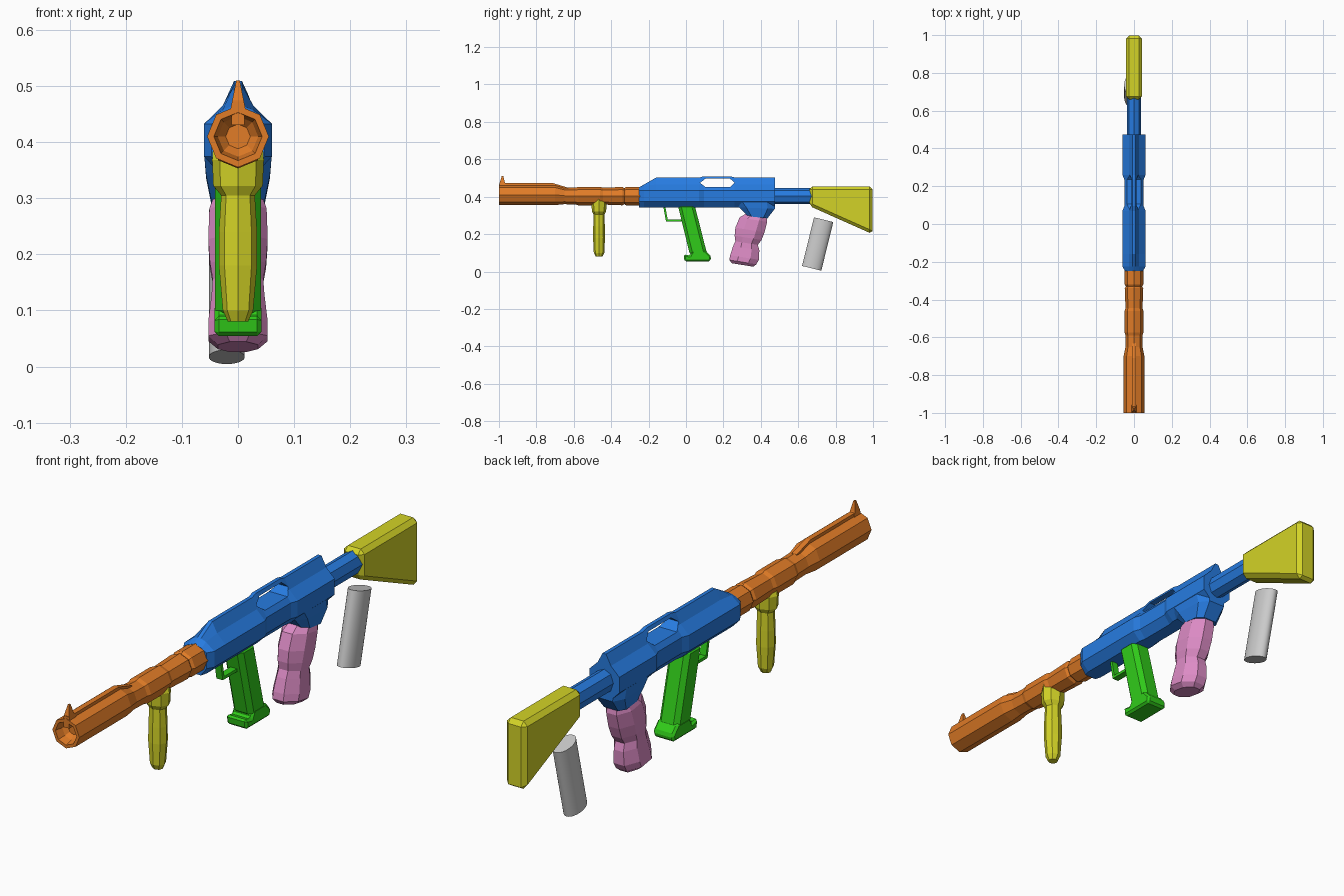
import bpy, bmesh, math
from mathutils import Vector, Matrix

if "Cube" in bpy.data.objects:
    bpy.data.objects.remove(bpy.data.objects["Cube"])


def material(name, rgb):
    m = bpy.data.materials.new(name)
    m.diffuse_color = (*rgb, 1)
    m.use_nodes = True
    m.node_tree.nodes["Principled BSDF"].inputs["Base Color"].default_value = m.diffuse_color
    return m


ORANGE = material("orange", (0.75, 0.20, 0.02))
BLUE = material("blue", (0.02, 0.20, 0.75))
YELLOW = material("yellow", (0.65, 0.65, 0.02))
GREEN = material("green", (0.03, 0.60, 0.01))
PINK = material("pink", (0.72, 0.26, 0.56))


def make(name, bm, mat):
    bmesh.ops.recalc_face_normals(bm, faces=bm.faces)
    me = bpy.data.meshes.new(name)
    bm.to_mesh(me)
    bm.free()
    ob = bpy.data.objects.new(name, me)
    bpy.context.collection.objects.link(ob)
    if mat:
        me.materials.append(mat)
    return ob


def loft(name, rings, mat):
    """Skin a list of equal-length rings and cap both ends."""
    bm = bmesh.new()
    vs = [[bm.verts.new(p) for p in r] for r in rings]
    n = len(vs[0])
    for a, b in zip(vs, vs[1:]):
        for i in range(n):
            j = (i + 1) % n
            bm.faces.new((a[i], a[j], b[j], b[i]))
    bm.faces.new(vs[0])
    bm.faces.new(vs[-1])
    return make(name, bm, mat)


def plate(name, profile, half, mat, bevel=0.0):
    """Extrude a (y, z) outline across x, with chamfered edges."""
    ob = loft(name, [[(x, y, z) for y, z in profile] for x in (-half, half)], mat)
    if bevel:
        m = ob.modifiers.new("chamfer", 'BEVEL')
        m.width, m.segments, m.limit_method = bevel, 1, 'ANGLE'
    return ob


def octagon(rx, r2, turn=0.0):
    return [(rx * math.cos(math.pi * (k / 4 + turn)), r2 * math.sin(math.pi * (k / 4 + turn)))
            for k in range(8)]


def along_y(y, cz, rx, rz):
    return [(a, y, cz + b) for a, b in octagon(rx, rz)]


# barrel: hollow muzzle, neck and stepped collars
barrel = [(-0.955, .41, .022), (-0.97, .41, .036), (-1, .41, .043), (-1, .41, .055),
          (-.70, .41, .055), (-.65, .405, .045), (-.59, .403, .045), (-.575, .403, .050),
          (-.46, .403, .050), (-.445, .403, .045), (-.34, .403, .049), (-.33, .403, .043),
          (-.32, .403, .050), (-.23, .403, .050)]
loft("barrel", [along_y(y, z, r, r) for y, z, r in barrel], ORANGE)

# rib along the barrel top and the front sight
loft("barrel_rib", [[(-.012, y, .43), (.012, y, .43), (.010, y, z), (-.010, y, z)]
                    for y, z in ((-.998, .472), (-.71, .472), (-.63, .448))], ORANGE)
loft("front_sight", [[(-w, a, z), (w, a, z), (w, b, z), (-w, b, z)]
                     for w, a, b, z in ((.014, -.998, -.955, .455), (.010, -.996, -.968, .475),
                                        (.003, -.985, -.977, .51))], ORANGE)


# receiver: ridge-topped body with narrowed waist
def body_ring(y, w, top, shoulder):
    half = [(.007, top), (.027, shoulder), (w, .432), (w, .374), (w * .5, .343)]
    return [(x, y, z) for x, z in half] + [(-x, y, z) for x, z in reversed(half)]


receiver = loft("receiver", [body_ring(*r) for r in (
    (-.25, .047, .450, .444), (-.225, .061, .465, .458), (-.16, .061, .502, .465),
    (.07, .061, .502, .465), (.095, .051, .509, .465), (.235, .051, .509, .465),
    (.26, .061, .503, .465), (.475, .061, .503, .465))], BLUE)
slot = plate("slot_cutter", [(.075, .474), (.105, .451), (.235, .451), (.26, .474),
                             (.235, .497), (.105, .497)], .2, None)
slot.hide_render = True
slot.hide_set(True)
cut = receiver.modifiers.new("slot", 'BOOLEAN')
cut.operation, cut.object, cut.solver = 'DIFFERENCE', slot, 'EXACT'

# socket for the rear grip
loft("grip_socket", [[(w * a, y0 + (y1 - y0) * b, z0 + (z1 - z0) * b) for a, b in
                      ((-1, .2), (-.6, 0), (.6, 0), (1, .2), (1, .8), (.6, 1), (-.6, 1), (-1, .8))]
                     for w, y0, y1, z0, z1 in ((.060, .255, .475, .375, .375),
                                               (.057, .285, .475, .343, .335),
                                               (.047, .33, .435, .296, .284))], BLUE)

# stock tube and stock
loft("stock_tube", [along_y(y, .403, .037, .043) for y in (.46, .68)], BLUE)
plate("stock", [(.66, .455), (.997, .455), (.997, .200), (.66, .350)], .042, YELLOW, .016)

# trigger guard and trigger grip with foot
plate("trigger_guard", [(-.122, .35), (-.107, .268), (-.02, .268), (-.022, .279),
                        (-.098, .279), (-.111, .35)], .013, GREEN)
plate("main_grip", [(-.045, .36), (.045, .36), (.115, .085), (.022, .085)], .041, GREEN, .016)
plate("grip_foot", [(-.013, .092), (.02, .085), (.035, .112), (.105, .112), (.135, .08),
                    (.130, .054), (-.008, .054)], .042, GREEN, .008)

# forward grip with collar that wraps the barrel
loft("forward_grip", [[(a, -.465 + b, z) for a, b in octagon(rx, ry)] for z, rx, ry in (
    (.08, .018, .018), (.10, .027, .028), (.18, .034, .032), (.24, .034, .031), (.305, .030, .029),
    (.322, .044, .038), (.368, .046, .041), (.398, .044, .008))], YELLOW)

# rear grip: swollen, tilted rings
k8 = 1 / math.cos(math.pi / 8)
loft("rear_grip", [[(a * k8, cy + b * k8, z - .16 * b * k8) for a, b in octagon(rx, ry, .125)]
                   for cy, z, rx, ry in (
    (.375, .300, .043, .055), (.360, .277, .051, .074), (.342, .222, .053, .078),
    (.332, .180, .050, .072), (.324, .152, .045, .060), (.322, .125, .047, .070),
    (.313, .075, .053, .077), (.304, .050, .053, .072), (.302, .035, .036, .058))], PINK)

# loose oval cylinder under the stock
top, bottom = Vector((-.02, .736, .277)), Vector((-.02, .672, .017))
axis = top - bottom
bpy.ops.mesh.primitive_cylinder_add(vertices=48, radius=1, depth=1)
canister = bpy.context.object
canister.name = "canister"
tilt = Matrix.Rotation(-math.atan2(axis.y, axis.z), 4, 'X')
canister.matrix_world = (Matrix.Translation((top + bottom) / 2) @ tilt
                         @ Matrix.Diagonal((.032, .053, axis.length, 1)))
bpy.ops.object.shade_smooth_by_angle()
